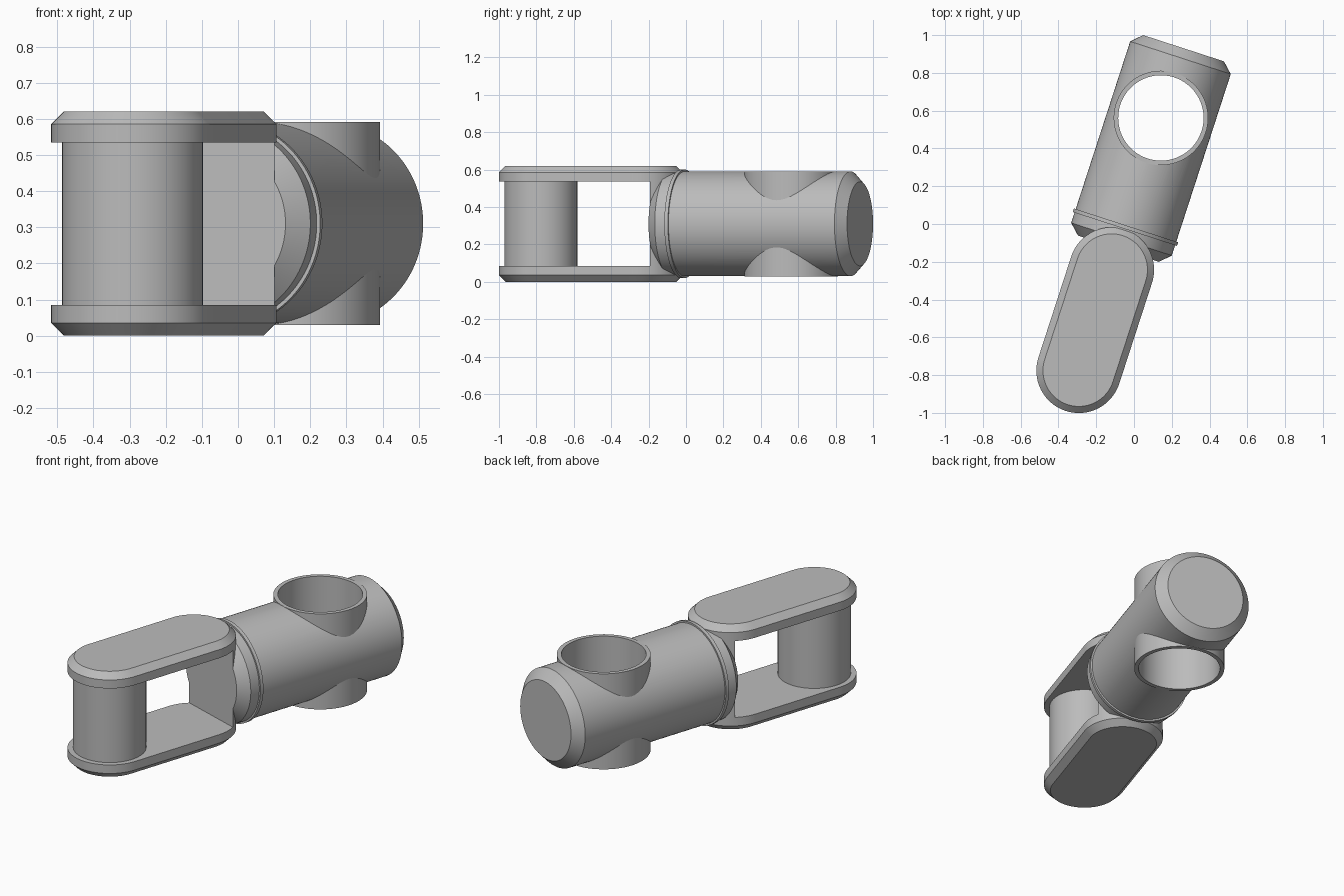
import bpy, bmesh
from math import sin, cos, pi, radians, asin
from mathutils import Matrix, Vector

cube = bpy.data.objects.get("Cube")
if cube:
    bpy.data.objects.remove(cube)

MID = 0.31                     # height of the main axis
FAR, NEAR = -0.828, -0.267     # link arc centres along the axis
LINK_R, BODY_R = 0.225, 0.28
FACE = -0.15                   # inner flat face of the joint
PLACE = Matrix.Rotation(radians(-18), 4, 'Z') @ Matrix.Translation((-0.038, 0, 0))

grey = bpy.data.materials.new("plain grey")
grey.use_nodes = True
colour = (0.5, 0.5, 0.5, 1)
grey.diffuse_color = colour
grey.node_tree.nodes["Principled BSDF"].inputs["Base Color"].default_value = colour


def finish(name, bm):
    bmesh.ops.recalc_face_normals(bm, faces=bm.faces)
    mesh = bpy.data.meshes.new(name)
    bm.to_mesh(mesh)
    bm.free()
    mesh.transform(PLACE)
    mesh.materials.append(grey)
    obj = bpy.data.objects.new(name, mesh)
    bpy.context.collection.objects.link(obj)
    return obj


def smooth(obj):
    bpy.ops.object.select_all(action='DESELECT')
    obj.select_set(True)
    bpy.context.view_layer.objects.active = obj
    bpy.ops.object.shade_smooth_by_angle(angle=radians(30))


def loft(name, loops):
    """Skin a stack of matching point loops and cap both ends."""
    bm = bmesh.new()
    rings = [[bm.verts.new(p) for p in loop] for loop in loops]
    n = len(rings[0])
    for a, b in zip(rings, rings[1:]):
        for i in range(n):
            j = (i + 1) % n
            bm.faces.new((a[i], a[j], b[j], b[i]))
    bm.faces.new(rings[0])
    bm.faces.new(rings[-1])
    return finish(name, bm)


def lathe(name, profile, centre, axis, steps=96):
    """Spin a closed profile of (radius, distance along axis)."""
    axis, centre, out = Vector(axis), Vector(centre), Vector((1, 0, 0))
    bm = bmesh.new()
    vs = [bm.verts.new(centre + out * r + axis * h) for r, h in profile]
    edges = [bm.edges.new((vs[i - 1], vs[i])) for i in range(len(vs))
             if profile[i - 1][0] + profile[i][0] > 0]
    bmesh.ops.spin(bm, geom=vs + edges, cent=centre, axis=axis,
                   angle=2 * pi, steps=steps)
    bmesh.ops.remove_doubles(bm, verts=bm.verts, dist=0.0001)
    return finish(name, bm)


def arc(y, r, start, end, z, n=40):
    angles = [start + (end - start) * i / n for i in range(n + 1)]
    return [(r * cos(a), y + r * sin(a), z) for a in angles]


def slot(r, z):
    return arc(NEAR, r, 0, pi, z) + arc(FAR, r, pi, 2 * pi, z)


# Two rounded link plates with chamfered outer faces
for name, side in (("top_plate", 1), ("bottom_plate", -1)):
    smooth(loft(name, [slot(LINK_R, MID + side * 0.225),
                       slot(LINK_R, MID + side * 0.275),
                       slot(LINK_R - 0.035, MID + side * 0.31)]))

# Round pin joining the plates
smooth(lathe("link_pin", [(0, -0.23), (0.195, -0.23), (0.195, 0.23), (0, 0.23)],
             (0, FAR, MID), (0, 0, 1)))

# Flat-faced block between the plates at the joint
tilt = asin((FACE - 0.002 - NEAR) / LINK_R)
smooth(loft("joint_block", [arc(NEAR, LINK_R, tilt, pi - tilt, MID + h)
                            for h in (-0.226, 0.226)]))

# Main barrel, chamfered at both ends and bored for the cross tube
END, CHAMFER = 0.966, 0.053
body = lathe("main_barrel", [(0, FACE), (0.225, FACE), (BODY_R, FACE + CHAMFER),
                             (BODY_R, END - CHAMFER), (0.225, END), (0, END)],
             (0, 0, MID), (0, 1, 0), 128)
HOLE = (0, 0.578, MID)
cutter = lathe("bore_cutter", [(0, -0.4), (0.238, -0.4), (0.238, 0.4), (0, 0.4)],
               HOLE, (0, 0, 1))
cutter.hide_render = True
bore = body.modifiers.new("bore", 'BOOLEAN')
bore.operation, bore.solver, bore.object = 'DIFFERENCE', 'EXACT', cutter
bpy.context.view_layer.objects.active = body
bpy.ops.object.modifier_apply(modifier="bore")
bpy.data.objects.remove(cutter)
smooth(body)

# Open cross tube through the barrel
smooth(lathe("cross_tube", [(0.226, -0.281), (0.25, -0.281),
                            (0.25, 0.281), (0.226, 0.281)], HOLE, (0, 0, 1)))

# Thin collar around the barrel
smooth(lathe("collar_ring", [(0.27, -0.01), (0.29, -0.01), (0.29, 0.01), (0.27, 0.01)],
             (0, -0.03, MID), (0, 1, 0), 128))
